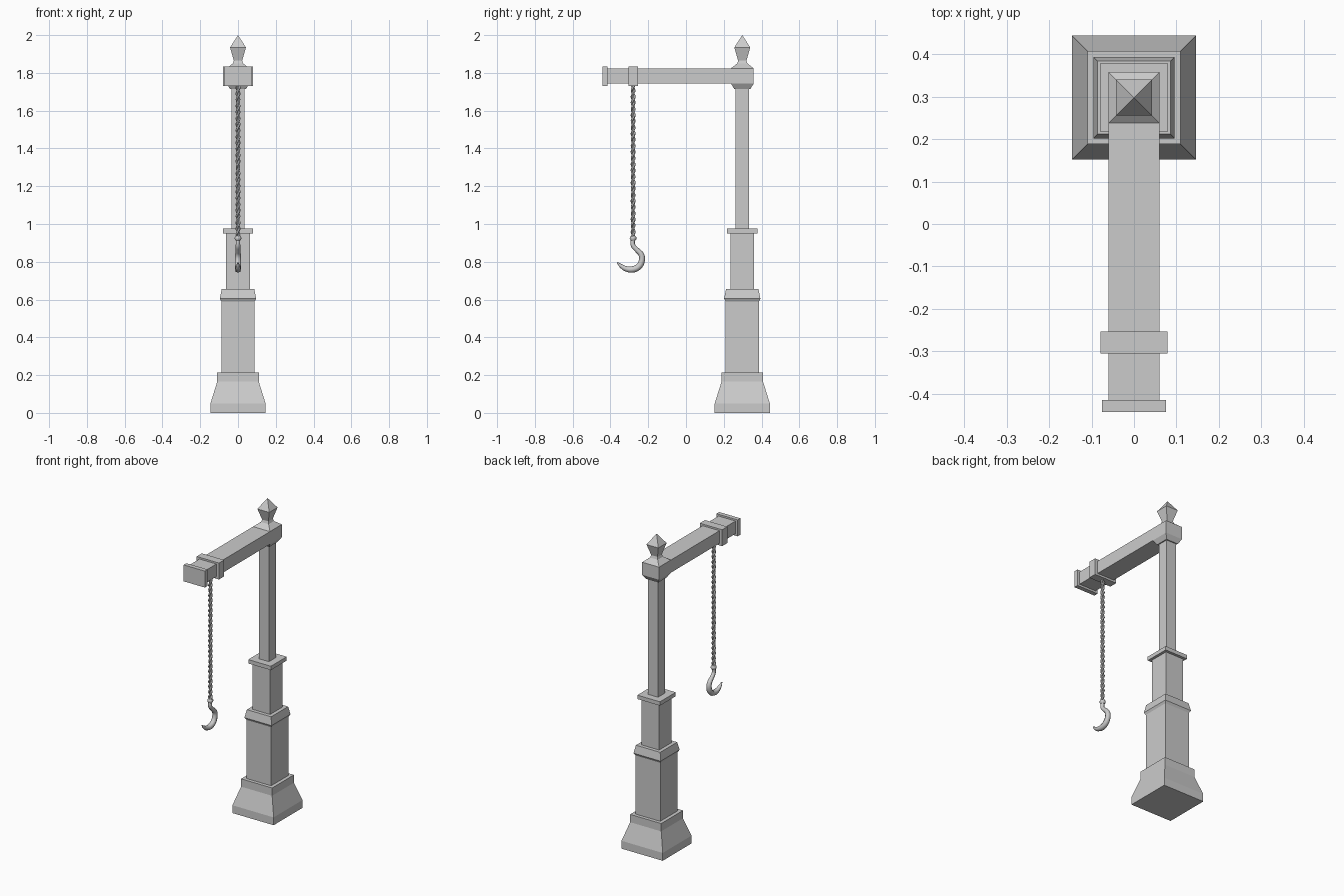
import bpy, bmesh, math

if "Cube" in bpy.data.objects:
    bpy.data.objects.remove(bpy.data.objects["Cube"])

POST_Y = 0.298
ROPE_Y = -0.28


def square_loft(name, profile):
    """Square-section solid on the post axis from (half_width, z) pairs."""
    bm = bmesh.new()
    rings = []
    for h, z in profile:
        rings.append([bm.verts.new((sx * h, POST_Y + sy * h, z))
                      for sx, sy in ((-1, -1), (1, -1), (1, 1), (-1, 1))])
    for a, b in zip(rings, rings[1:]):
        for i in range(4):
            j = (i + 1) % 4
            bm.faces.new((a[i], a[j], b[j], b[i]))
    bm.faces.new(rings[0][::-1])
    bm.faces.new(rings[-1])
    bmesh.ops.remove_doubles(bm, verts=bm.verts, dist=1e-5)
    return finish(name, bm)


def box(name, hx, y0, y1, z0, z1):
    bm = bmesh.new()
    bmesh.ops.create_cube(bm, size=1)
    for v in bm.verts:
        v.co = (v.co.x * 2 * hx, (y0 + y1) / 2 + v.co.y * (y1 - y0),
                (z0 + z1) / 2 + v.co.z * (z1 - z0))
    return finish(name, bm)


def finish(name, bm):
    bmesh.ops.recalc_face_normals(bm, faces=bm.faces)
    me = bpy.data.meshes.new(name)
    bm.to_mesh(me)
    bm.free()
    ob = bpy.data.objects.new(name, me)
    bpy.context.collection.objects.link(ob)
    return ob


def tube(name, paths, depth, sides, smooth_path=False):
    """Swept round mesh; each path is a list of (x, y, z, radius_factor)."""
    cu = bpy.data.curves.new(name, 'CURVE')
    cu.dimensions = '3D'
    cu.bevel_depth = depth
    cu.bevel_resolution = sides
    cu.use_fill_caps = True
    cu.resolution_u = 4
    for path in paths:
        sp = cu.splines.new('BEZIER' if smooth_path else 'POLY')
        pts = sp.bezier_points if smooth_path else sp.points
        pts.add(len(path) - 1)
        for p, (x, y, z, r) in zip(pts, path):
            p.co = (x, y, z) if smooth_path else (x, y, z, 1)
            p.radius = r
            if smooth_path:
                p.handle_left_type = p.handle_right_type = 'AUTO'
    ob = bpy.data.objects.new(name, cu)
    bpy.context.collection.objects.link(ob)
    bpy.ops.object.select_all(action='DESELECT')
    ob.select_set(True)
    bpy.context.view_layer.objects.active = ob
    bpy.ops.object.convert(target='MESH')
    bpy.ops.object.shade_smooth_by_angle(angle=math.radians(50))
    return bpy.context.object


# Stepped post
square_loft("base", [(0.146, 0), (0.146, 0.05), (0.11, 0.165), (0.11, 0.215)])
square_loft("lower_shaft", [(0.088, 0.215), (0.088, 0.59), (0.096, 0.605),
                            (0.086, 0.655)])
square_loft("middle_shaft", [(0.063, 0.655), (0.063, 0.95)])
square_loft("shaft_cap", [(0.08, 0.95), (0.08, 0.975)])
square_loft("upper_post", [(0.035, 0.975), (0.035, 1.715)])
square_loft("post_collar", [(0.042, 1.714), (0.06, 1.743)])
square_loft("finial", [(0.06, 1.824), (0.027, 1.85), (0.022, 1.865),
                       (0.042, 1.935), (0, 2.0)])

# Arm with its bands
box("arm", 0.06, -0.43, 0.358, 1.743, 1.824)
box("arm_end_plate", 0.075, -0.443, -0.415, 1.73, 1.835)
box("arm_band", 0.079, -0.305, -0.253, 1.73, 1.835)

# Twisted rope
top, bottom, pitch, steps = 1.74, 0.93, 0.065, 150
strands = []
for k in range(2):
    path = []
    for i in range(steps + 1):
        z = top + (bottom - top) * i / steps
        a = 2 * math.pi * z / pitch + math.pi * k
        path.append((0.006 * math.cos(a), ROPE_Y + 0.006 * math.sin(a), z, 1))
    strands.append(path)
tube("rope", strands, 0.007, 1)

# Hook and its ferrule
hook = [(-0.28, 0.925, 0.011), (-0.281, 0.888, 0.012), (-0.26, 0.863, 0.013),
        (-0.237, 0.838, 0.015), (-0.234, 0.805, 0.016), (-0.252, 0.773, 0.017),
        (-0.287, 0.759, 0.017), (-0.32, 0.764, 0.014), (-0.345, 0.779, 0.010),
        (-0.364, 0.797, 0.003)]
tube("hook", [[(0, y, z, r) for y, z, r in hook]], 1.0, 2, True)
ferrule = [(0.937, 0.010), (0.931, 0.017), (0.921, 0.018), (0.912, 0.012)]
tube("hook_ferrule", [[(0, ROPE_Y, z, r) for z, r in ferrule]], 1.0, 2)
